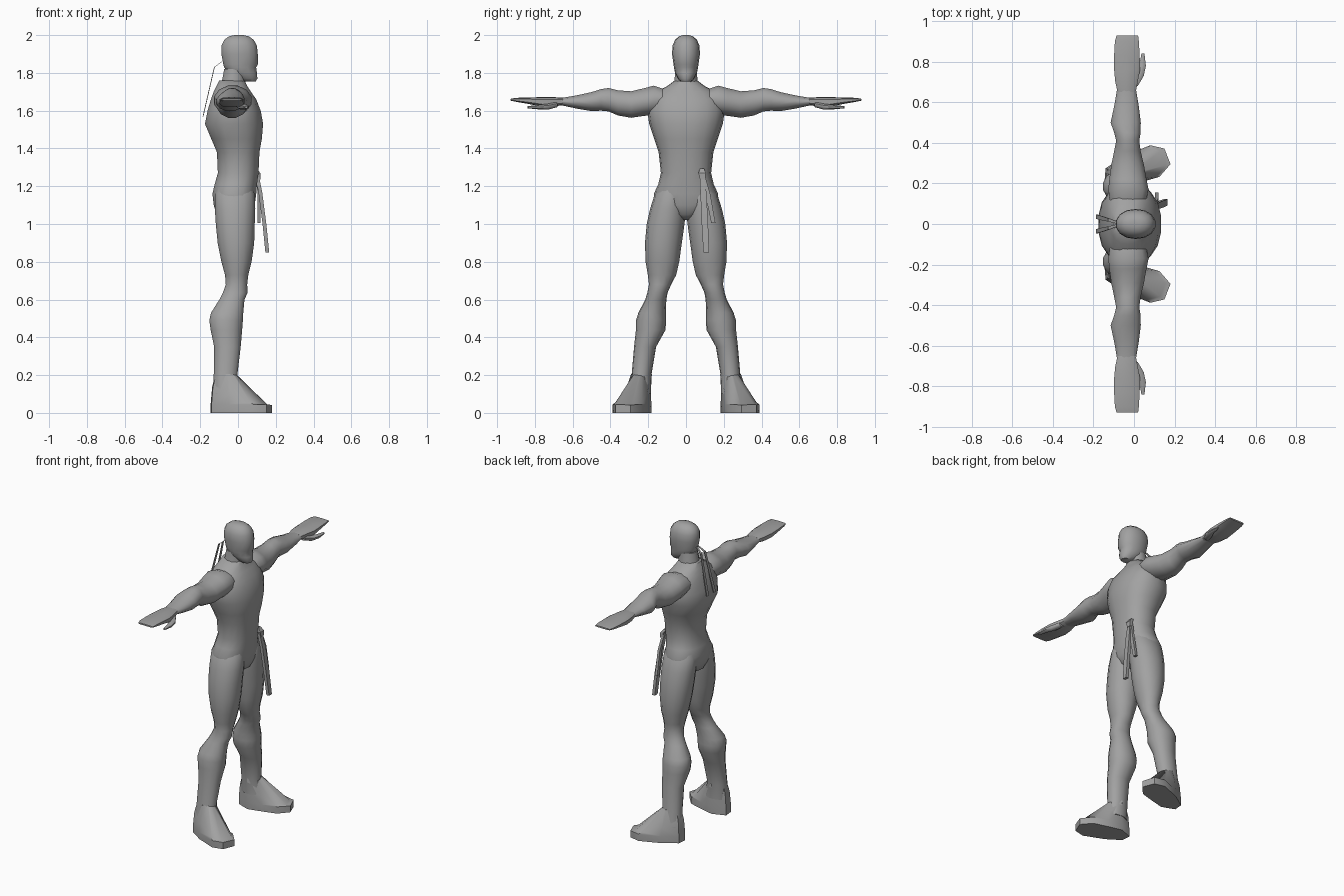
import bpy, bmesh, math
from mathutils import Vector

skin = bpy.data.materials.new("plain grey")
skin.diffuse_color = (0.36, 0.36, 0.36, 1)


def finish(name, bm, angle=50):
    bmesh.ops.recalc_face_normals(bm, faces=bm.faces)
    mesh = bpy.data.meshes.new(name)
    bm.to_mesh(mesh)
    bm.free()
    ob = bpy.data.objects.new(name, mesh)
    bpy.context.collection.objects.link(ob)
    mesh.materials.append(skin)
    bpy.ops.object.select_all(action='DESELECT')
    ob.select_set(True)
    bpy.context.view_layer.objects.active = ob
    bpy.ops.object.shade_smooth_by_angle(angle=math.radians(angle))
    return ob


def loft(name, rows, axis='z', sides=14, power=2.0, side=1, angle=50):
    """Skin rounded sections; each row is (station, x0, x1, low, high)."""
    bm = bmesh.new()
    rings = []
    for s, x0, x1, lo, hi in rows:
        ring = []
        for i in range(sides):
            a = math.tau * (i + 0.5) / sides
            c, d = math.cos(a), math.sin(a)
            c = math.copysign(abs(c) ** (2 / power), c)
            d = math.copysign(abs(d) ** (2 / power), d)
            x = (x0 + x1) / 2 + (x1 - x0) / 2 * c
            v = (lo + hi) / 2 + (hi - lo) / 2 * d
            co = (x, side * v, s) if axis == 'z' else (x, side * s, v)
            ring.append(bm.verts.new(co))
        rings.append(ring)
    for r, q in zip(rings, rings[1:]):
        for i in range(sides):
            j = (i + 1) % sides
            bm.faces.new((r[i], r[j], q[j], q[i]))
    bm.faces.new(rings[0])
    bm.faces.new(rings[-1])
    return finish(name, bm, angle)


def strip(name, points, width, thick=0.008):
    """Thin cloth band through the points, its width lying along y."""
    bm = bmesh.new()
    rings = []
    for p, w in zip(points, width):
        rings.append([bm.verts.new(Vector(p) + Vector((dx * thick / 2, dy * w / 2, 0)))
                      for dx, dy in ((-1, -1), (1, -1), (1, 1), (-1, 1))])
    for r, q in zip(rings, rings[1:]):
        for i in range(4):
            j = (i + 1) % 4
            bm.faces.new((r[i], r[j], q[j], q[i]))
    bm.faces.new(rings[0])
    bm.faces.new(rings[-1])
    return finish(name, bm, 30)


def sym(rows):
    return [(z, a, b, -w, w) for z, a, b, w in rows]


# torso, from crotch to base of neck
loft("torso", sym([
    (1.02, -0.05, 0.03, 0.02), (1.05, -0.115, 0.075, 0.08), (1.10, -0.13, 0.09, 0.165),
    (1.16, -0.137, 0.098, 0.17), (1.21, -0.125, 0.102, 0.147), (1.27, -0.108, 0.11, 0.133),
    (1.38, -0.113, 0.115, 0.145), (1.45, -0.143, 0.128, 0.168), (1.53, -0.177, 0.135, 0.195),
    (1.60, -0.163, 0.122, 0.205), (1.66, -0.145, 0.098, 0.19), (1.70, -0.13, 0.07, 0.155),
    (1.73, -0.115, 0.05, 0.10), (1.76, -0.10, 0.035, 0.06)]), sides=18, power=2.3)

# neck and head
loft("neck", sym([(1.68, -0.10, 0.05, 0.075), (1.74, -0.09, 0.04, 0.065),
                  (1.82, -0.075, 0.045, 0.058)]), sides=12)
loft("head", sym([
    (1.755, 0.02, 0.095, 0.028), (1.77, -0.01, 0.104, 0.042), (1.80, -0.055, 0.102, 0.058),
    (1.83, -0.075, 0.098, 0.064), (1.845, -0.08, 0.108, 0.066), (1.90, -0.09, 0.107, 0.074),
    (1.945, -0.089, 0.102, 0.071), (1.975, -0.075, 0.085, 0.058), (1.993, -0.05, 0.06, 0.038),
    (2.0, -0.02, 0.03, 0.016)]), sides=14, power=2.15)

for s, tag in ((1, "left"), (-1, "right")):
    # arm, running outward along y
    loft(tag + "_arm", [
        (0.10, -0.12, 0.06, 1.60, 1.71), (0.17, -0.13, 0.075, 1.575, 1.735),
        (0.22, -0.125, 0.065, 1.57, 1.722), (0.29, -0.115, 0.052, 1.56, 1.705),
        (0.36, -0.10, 0.035, 1.572, 1.71), (0.41, -0.09, 0.028, 1.594, 1.722),
        (0.45, -0.10, 0.035, 1.598, 1.716), (0.50, -0.118, 0.036, 1.596, 1.70),
        (0.58, -0.10, 0.026, 1.61, 1.682), (0.66, -0.086, 0.012, 1.628, 1.668),
        (0.70, -0.088, 0.016, 1.63, 1.667)], 'y', 12, side=s)
    # hand and thumb
    loft(tag + "_hand", [
        (0.65, -0.082, 0.01, 1.63, 1.668), (0.70, -0.094, 0.02, 1.622, 1.672),
        (0.76, -0.10, 0.032, 1.62, 1.672), (0.83, -0.10, 0.03, 1.635, 1.67),
        (0.90, -0.096, 0.026, 1.647, 1.668), (0.928, -0.088, 0.022, 1.653, 1.663)],
        'y', 10, 3.2, s)
    loft(tag + "_thumb", [
        (0.68, -0.02, 0.02, 1.618, 1.648), (0.73, 0.0, 0.05, 1.604, 1.638),
        (0.78, 0.025, 0.06, 1.606, 1.632), (0.84, 0.036, 0.052, 1.612, 1.624)],
        'y', 8, side=s)
    # leg from hip to ankle
    loft(tag + "_leg", [
        (0.10, -0.135, 0.02, 0.185, 0.305), (0.20, -0.13, -0.002, 0.183, 0.288),
        (0.35, -0.128, 0.016, 0.158, 0.275), (0.44, -0.147, 0.024, 0.108, 0.265),
        (0.49, -0.154, 0.028, 0.106, 0.265), (0.53, -0.145, 0.03, 0.107, 0.252),
        (0.60, -0.10, 0.036, 0.104, 0.216), (0.635, -0.082, 0.052, 0.098, 0.205),
        (0.68, -0.066, 0.05, 0.078, 0.196), (0.73, -0.07, 0.056, 0.052, 0.202),
        (0.80, -0.09, 0.074, 0.036, 0.214), (0.90, -0.11, 0.088, 0.022, 0.217),
        (1.00, -0.12, 0.091, 0.008, 0.208), (1.08, -0.125, 0.094, 0.0, 0.19),
        (1.16, -0.125, 0.09, 0.0, 0.165), (1.22, -0.10, 0.07, 0.03, 0.12)],
        sides=14, power=2.1, side=s)
    # shoe: sole outline drawn turned outward, rising to the ankle
    sole = [(-0.145, 0.215, 0.19), (-0.14, 0.275, 0.19), (-0.05, 0.335, 0.13),
            (0.08, 0.388, 0.062), (0.15, 0.372, 0.046), (0.18, 0.295, 0.042),
            (0.125, 0.232, 0.05), (0.03, 0.205, 0.13), (-0.06, 0.183, 0.19)]
    ankle = Vector((-0.066, 0.236))
    bm = bmesh.new()
    rings = []
    for level in range(4):
        ring = []
        for x, y, h in sole:
            p = Vector((x, y))
            if level == 2:
                p = p.lerp(ankle, 0.10)
            if level == 3:
                d = p - ankle
                p = ankle + Vector((d.x, d.y)).normalized() * 0.056
            z = (0, min(h, 0.045), h * 0.62 + 0.018, 0.205)[level]
            ring.append(bm.verts.new((p.x, s * p.y, z)))
        rings.append(ring)
    n = len(sole)
    for r, q in zip(rings, rings[1:]):
        for i in range(n):
            j = (i + 1) % n
            bm.faces.new((r[i], r[j], q[j], q[i]))
    bm.faces.new(rings[0])
    bm.faces.new(rings[-1])
    finish(tag + "_shoe", bm, 48)
    # headband tail hanging behind the head
    strip(tag + "_headband_tail", [(-0.085, s * 0.008, 1.86), (-0.125, s * 0.02, 1.83),
                                   (-0.155, s * 0.028, 1.70), (-0.185, s * 0.036, 1.57)],
          (0.012, 0.016, 0.02, 0.022), 0.004)

# sash knot and its two hanging ends
strip("sash_knot", [(0.09, 0.085, 1.295), (0.108, 0.085, 1.27), (0.108, 0.09, 1.235)],
      (0.02, 0.04, 0.025), 0.02)
strip("sash_long_end", [(0.10, 0.082, 1.26), (0.118, 0.092, 1.17), (0.14, 0.10, 1.0),
                        (0.155, 0.107, 0.85)], (0.02, 0.032, 0.034, 0.03), 0.02)
strip("sash_short_end", [(0.10, 0.092, 1.26), (0.112, 0.115, 1.16), (0.112, 0.145, 1.005)],
      (0.015, 0.026, 0.022), 0.016)
